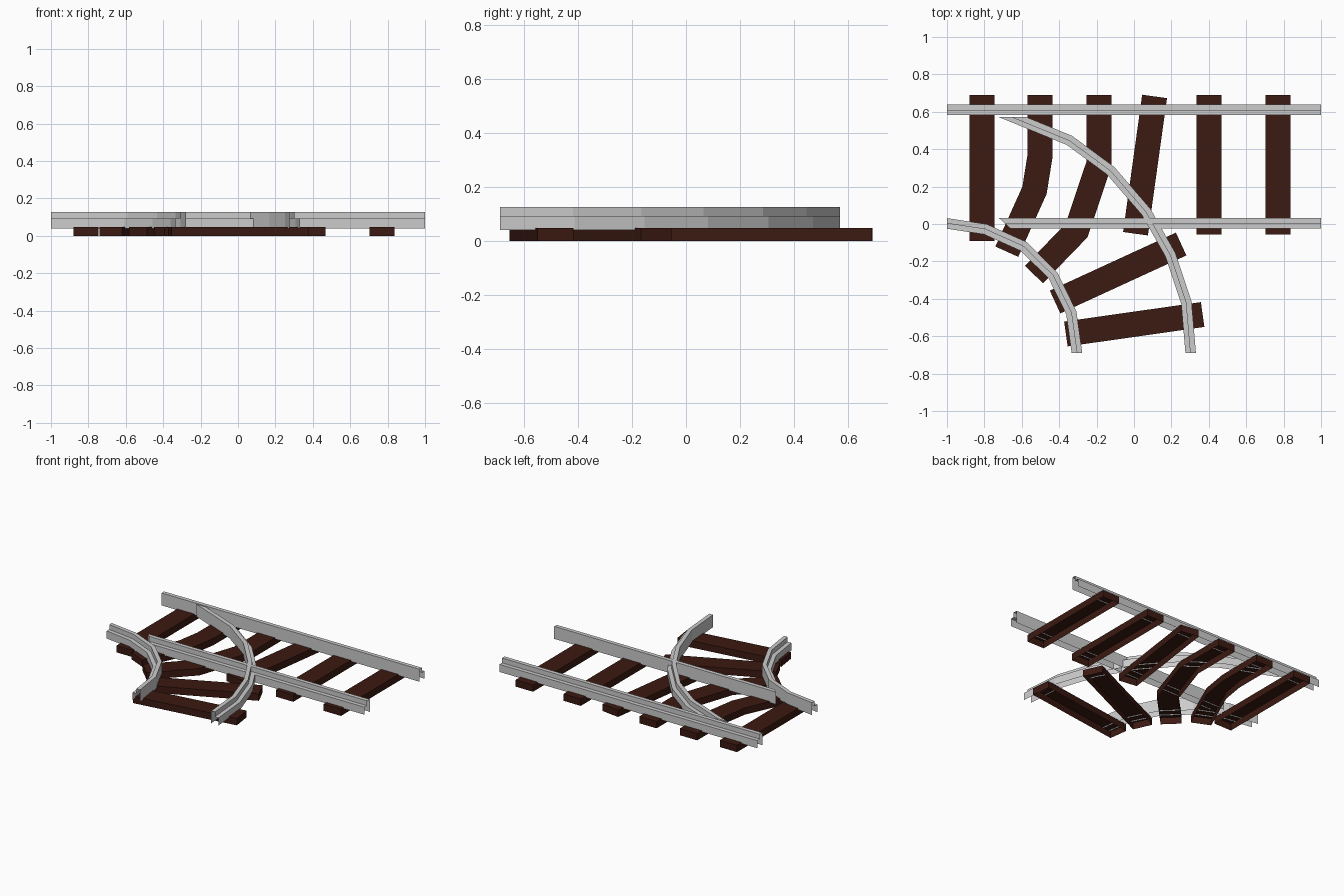
import bpy, bmesh
from mathutils import Vector

if "Cube" in bpy.data.objects:
    bpy.data.objects.remove(bpy.data.objects["Cube"])

wood = bpy.data.materials.new("dark_wood")
wood.diffuse_color = (0.045, 0.010, 0.006, 1)
wood.use_nodes = True
wood.node_tree.nodes["Principled BSDF"].inputs["Base Color"].default_value = wood.diffuse_color


def sections(path, start_cut=None, end_cut=None):
    """Return (point, sideways vector) pairs, mitred at bends, cut at ends."""
    pts = [Vector(p) for p in path]
    normals = []
    for a, b in zip(pts, pts[1:]):
        d = (b - a).normalized()
        normals.append(Vector((-d.y, d.x)))
    out = []
    for i, p in enumerate(pts):
        if i == 0:
            n, cut = normals[0], Vector(start_cut or normals[0])
        elif i == len(pts) - 1:
            n, cut = normals[-1], Vector(end_cut or normals[-1])
        else:
            n, cut = normals[i], normals[i - 1] + normals[i]
        out.append((p, cut / cut.dot(n)))
    return out


def sweep(name, secs, profile, capped=False, mat=None):
    """Sweep an open (sideways, z) profile along the sections."""
    bm = bmesh.new()
    rings = []
    for p, side in secs:
        rings.append([bm.verts.new((p.x + side.x * s, p.y + side.y * s, z))
                      for s, z in profile])
    for r0, r1 in zip(rings, rings[1:]):
        for j in range(len(profile) - 1):
            bm.faces.new((r0[j], r1[j], r1[j + 1], r0[j + 1]))
    if capped:
        bm.faces.new(rings[0])
        bm.faces.new(rings[-1][::-1])
    # Profiles run from one bottom edge over the top to the other
    if profile[0][0] < profile[-1][0]:
        bmesh.ops.reverse_faces(bm, faces=bm.faces[:])
    bm.normal_update()
    if sum(f.normal.z * f.calc_area() for f in bm.faces) < 0:
        bmesh.ops.reverse_faces(bm, faces=bm.faces[:])
    me = bpy.data.meshes.new(name)
    bm.to_mesh(me)
    bm.free()
    ob = bpy.data.objects.new(name, me)
    bpy.context.collection.objects.link(ob)
    if mat:
        me.materials.append(mat)
    return ob


def rail(name, path, outer, start_cut=None, end_cut=None):
    # Stepped rail: tall inner head, lower ledge on the outer side, open below
    w = 0.028
    prof = [(-w, 0.04), (-w, 0.127), (0, 0.127), (0, 0.093), (w, 0.093), (w, 0.04)]
    sweep(name, sections(path, start_cut, end_cut), [(s * outer, z) for s, z in prof])


def tie(name, path):
    # Box-shaped tie, hollow underneath
    w = 0.067
    sweep(name, sections(path), [(-w, 0), (-w, 0.048), (w, 0.048), (w, 0)],
          capped=True, mat=wood)


# Straight rails
rail("straight_rail_back", [(-1, 0.61), (1, 0.61)], 1)
rail("straight_rail_front", [(-0.69, 0.003), (1, 0.003)], -1, start_cut=(-0.06, 0.054))

# Curved rails
rail("curved_rail_inner", [(-1, 0.003), (-0.795, -0.028), (-0.59, -0.12), (-0.433, -0.275),
                           (-0.335, -0.475), (-0.305, -0.69)], -1, (0, 1), (1, 0))
rail("curved_rail_outer", [(-0.65, 0.572), (-0.345, 0.447), (-0.125, 0.285), (0.065, 0.065),
                           (0.195, -0.165), (0.28, -0.42), (0.303, -0.69)], 1, (1, 0), (1, 0))

# Wooden ties
ties = [
    [(-0.812, 0.69), (-0.812, -0.09)],
    [(-0.503, 0.69), (-0.503, 0.36), (-0.532, 0.18), (-0.68, -0.148)],
    [(-0.188, 0.69), (-0.188, 0.32), (-0.307, -0.035), (-0.535, -0.27)],
    [(0.110, 0.682), (0.008, -0.052)],
    [(0.40, 0.69), (0.40, -0.055)],
    [(0.77, 0.69), (0.77, -0.055)],
    [(0.252, -0.107), (-0.422, -0.417)],
    [(0.367, -0.484), (-0.364, -0.588)],
]
for i, path in enumerate(ties):
    tie(f"tie_{i + 1}", path)
